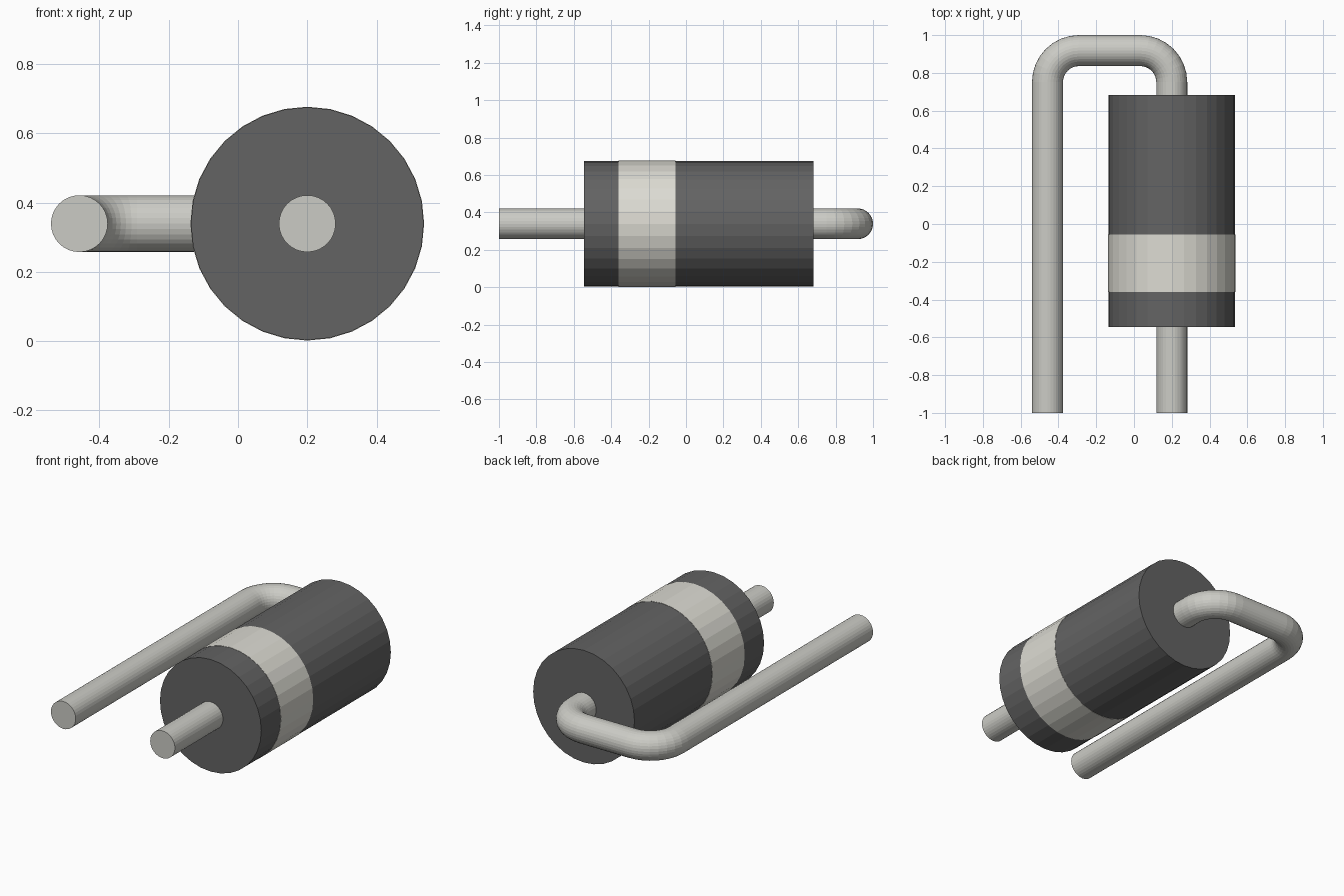
import bpy, bmesh
from math import sin, cos, pi, radians
from mathutils import Vector

if "Cube" in bpy.data.objects:
    bpy.data.objects.remove(bpy.data.objects["Cube"])

SIDES = 32
ZC = 0.339           # height of the shared axis
X_BODY, X_LEG = 0.2, -0.458
R_WIRE, R_BEND, Y_TOP = 0.082, 0.167, 0.918


def material(name, color):
    m = bpy.data.materials.new(name)
    m.diffuse_color = (*color, 1)
    m.use_nodes = True
    m.node_tree.nodes["Principled BSDF"].inputs["Base Color"].default_value = m.diffuse_color
    return m


def sweep(name, rings, mat):
    """Skin rings of (centre, in-plane normal, radius) into a capped tube."""
    bm = bmesh.new()
    loops = []
    for c, n, r in rings:
        loops.append([bm.verts.new(c + n * (r * cos(a)) + Vector((0, 0, r * sin(a))))
                      for a in (2 * pi * i / SIDES for i in range(SIDES))])
    for a, b in zip(loops, loops[1:]):
        for i in range(SIDES):
            j = (i + 1) % SIDES
            bm.faces.new((a[i], a[j], b[j], b[i]))
    bm.faces.new(loops[0])
    bm.faces.new(loops[-1])
    bmesh.ops.recalc_face_normals(bm, faces=bm.faces)
    me = bpy.data.meshes.new(name)
    bm.to_mesh(me)
    bm.free()
    me.materials.append(mat)
    ob = bpy.data.objects.new(name, me)
    bpy.context.collection.objects.link(ob)
    return ob


def cylinder(name, y0, y1, r, mat):
    n = Vector((1, 0, 0))
    return sweep(name, [(Vector((X_BODY, y, ZC)), n, r) for y in (y0, y1)], mat)


dark = material("dark_plastic", (0.125, 0.125, 0.125))
cream = material("cream_band", (0.72, 0.71, 0.65))
metal = material("tinned_metal", (0.6, 0.6, 0.56))

# Body and its slightly proud polarity band
cylinder("component_body", -0.545, 0.682, 0.336, dark)
cylinder("polarity_band", -0.36, -0.055, 0.3375, cream)

# Lead wire: up the left leg, round two bends, back down through the body
rings = [(Vector((X_LEG, -1, ZC)), Vector((-1, 0, 0)), R_WIRE)]
for cx, start in ((X_LEG + R_BEND, 180), (X_BODY - R_BEND, 90)):
    for k in range(9):
        a = radians(start - 90 * k / 8)
        n = Vector((cos(a), sin(a), 0))
        rings.append((Vector((cx, Y_TOP - R_BEND, ZC)) + n * R_BEND, n, R_WIRE))
rings.append((Vector((X_BODY, -1, ZC)), Vector((1, 0, 0)), R_WIRE))
sweep("lead_wire", rings, metal)
